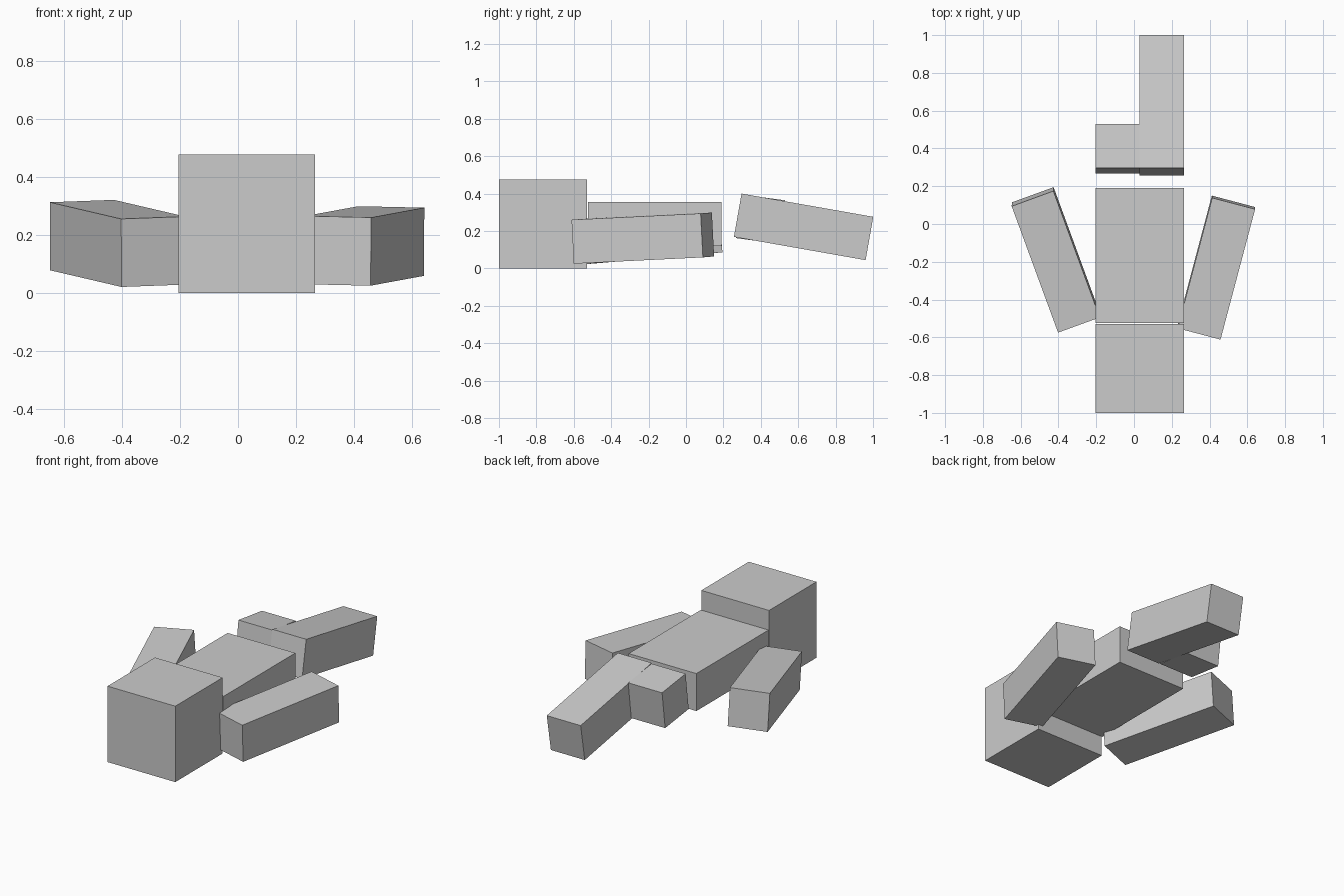
import bpy
from math import radians
from mathutils import Euler, Vector

default_cube = bpy.data.objects.get("Cube")
if default_cube:
    bpy.data.objects.remove(default_cube, do_unlink=True)

# One plain grey for the whole figure
GREY = (0.6, 0.6, 0.6, 1.0)
grey = bpy.data.materials.new("plain_grey")
grey.use_nodes = True
grey.diffuse_color = GREY
bsdf = next(n for n in grey.node_tree.nodes if n.type == "BSDF_PRINCIPLED")
bsdf.inputs["Base Color"].default_value = GREY

LIMB = 0.235          # limb thickness
LENGTH = 0.715        # limb and torso length
HEAD = 0.47


def box(name, size, anchor, corner, rotation=(0, 0, 0)):
    """Flat-sided box whose given corner (signs per axis) sits on the anchor point."""
    turn = Euler([radians(a) for a in rotation])
    offset = Vector([s * c / 2 for s, c in zip(size, corner)])
    offset.rotate(turn)
    bpy.ops.mesh.primitive_cube_add(size=1, location=Vector(anchor) - offset, rotation=turn)
    part = bpy.context.object
    part.name = name
    part.scale = size
    part.data.materials.append(grey)
    return part


limb = (LIMB, LENGTH, LIMB)

# Head and torso lying along y
box("head", (HEAD, HEAD, 0.476), (0.265, -1.0, 0.0), (1, -1, -1))
box("torso", (HEAD, LENGTH, LIMB), (0.265, 0.19, 0.355), (1, 1, 1))

# Arms spread outward, anchored at the outer top shoulder corner
box("left_arm", limb, (0.458, -0.612, 0.26), (1, -1, 1), (2.7, 1.2, -14.8))
box("right_arm", limb, (-0.402, -0.575, 0.255), (-1, -1, 1), (4.6, -2.0, 20.0))

# Legs sloping down to the feet, anchored at the outer top hip corner
box("left_leg", limb, (0.265, 0.297, 0.40), (1, -1, 1), (-10, 0, 0))
box("right_leg_stump", (LIMB, LIMB, LIMB), (-0.205, 0.297, 0.395), (-1, -1, 1), (-7.5, 0, 0))
